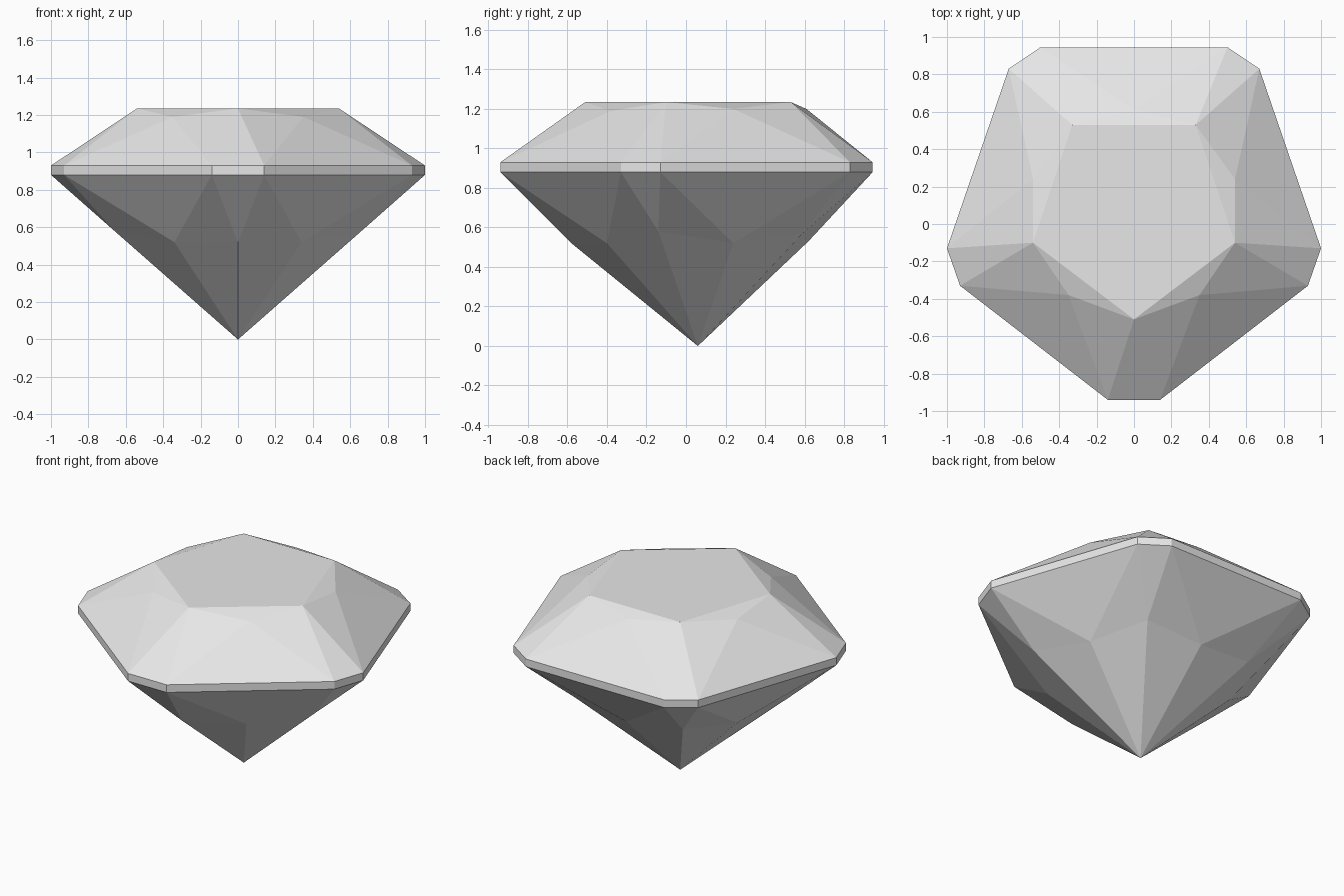
import bpy
import bmesh

cube = bpy.data.objects.get("Cube")
if cube:
    bpy.data.objects.remove(cube, do_unlink=True)

grey = bpy.data.materials.new("stone_grey")
grey.use_nodes = True
colour = (0.8, 0.8, 0.8, 1)
grey.diffuse_color = colour
grey.node_tree.nodes["Principled BSDF"].inputs["Base Color"].default_value = colour

bm = bmesh.new()


def ring(half):
    """Closed counterclockwise ring: the given half plus its mirror image."""
    mirrored = [(-x, y, z) for x, y, z in reversed(half) if x > 0]
    return [bm.verts.new(p) for p in half + mirrored]


def star(girdle, corners, mids):
    """Facets between the ten-sided girdle and the five-pointed inner star."""
    for k in range(5):
        a, b = girdle[2 * k], girdle[2 * k + 1]
        here, after, mid = corners[k], corners[(k + 1) % 5], mids[k]
        for tri in ((girdle[2 * k - 1], a, here), (a, b, mid),
                    (a, mid, here), (b, after, mid)):
            bm.faces.new(tri)


# Girdle: a pentagon with clipped corners, as a thin vertical band
outline = [(0.14, -0.94), (0.93, -0.33), (1.0, -0.13), (0.67, 0.83), (0.5, 0.945)]
lower = ring([(x, y, 0.88) for x, y in outline])
upper = ring([(x, y, 0.93) for x, y in outline])
for i in range(10):
    j = (i + 1) % 10
    bm.faces.new((lower[i], lower[j], upper[j], upper[i]))

# Crown: flat table, with small star facets along each of its edges
table = ring([(0, -0.51, 1.235), (0.54, -0.1, 1.235), (0.33, 0.53, 1.235)])
crown_mids = ring([(0.35, -0.38, 1.19), (0.54, 0.24, 1.2), (0, 0.61, 1.2)])
star(upper, table, crown_mids)
bm.faces.new(table)
for k in range(5):
    bm.faces.new((table[k], crown_mids[k], table[(k + 1) % 5]))

# Pavilion: the same pattern below, closing to a point
keel = ring([(0, -0.58, 0.52), (0.66, -0.14, 0.58), (0.39, 0.59, 0.57)])
keel_mids = ring([(0.34, -0.4, 0.52), (0.54, 0.24, 0.52), (0, 0.62, 0.53)])
star(lower, keel, keel_mids)
tip = bm.verts.new((0, 0.06, 0))
for k in range(5):
    bm.faces.new((keel[k], keel_mids[k], tip))
    bm.faces.new((keel_mids[k], keel[(k + 1) % 5], tip))

bmesh.ops.recalc_face_normals(bm, faces=bm.faces)
mesh = bpy.data.meshes.new("cut_gem")
bm.to_mesh(mesh)
bm.free()
mesh.materials.append(grey)
gem = bpy.data.objects.new("cut_gem", mesh)
bpy.context.collection.objects.link(gem)
